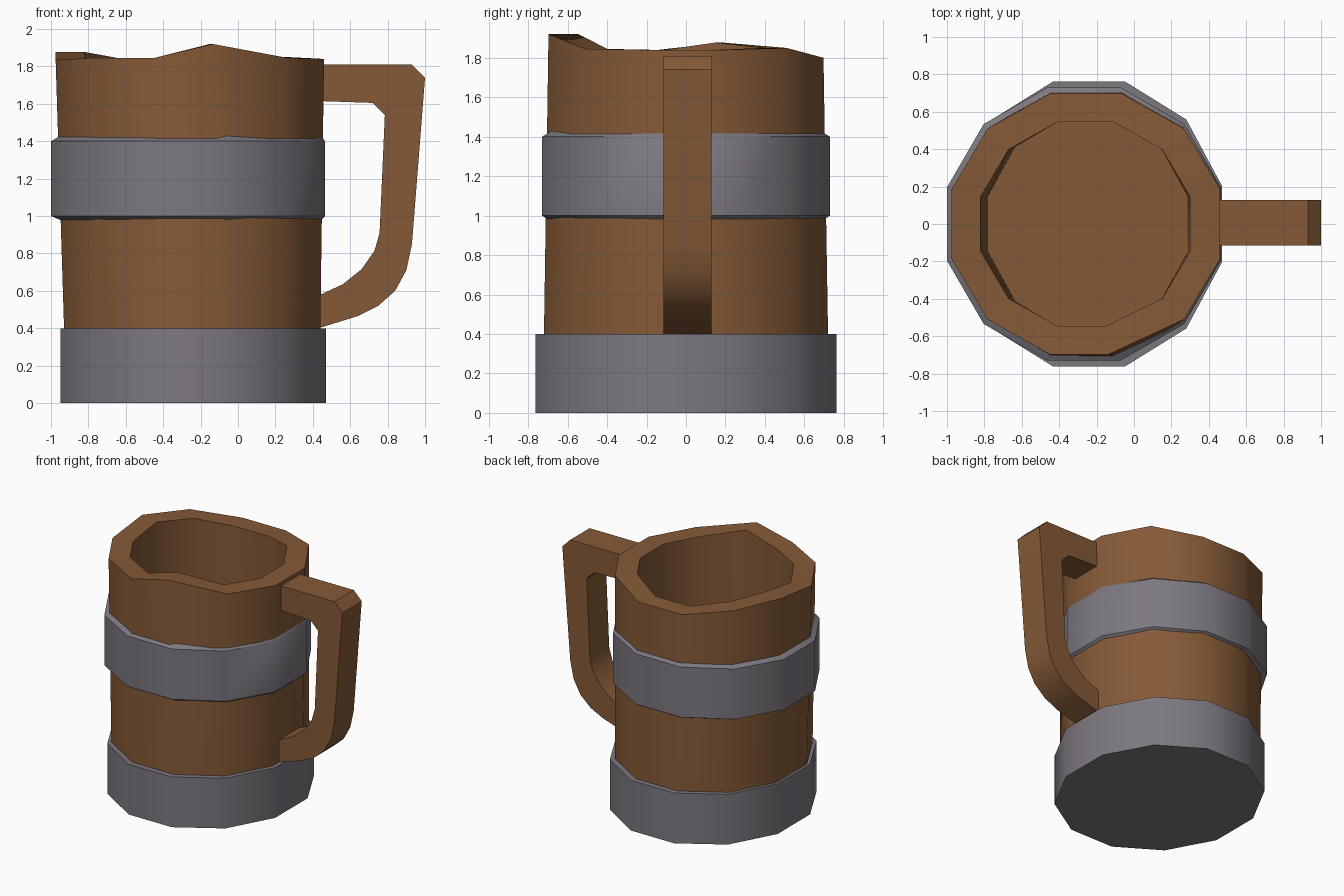
import bpy, bmesh, math
from mathutils import Vector

if "Cube" in bpy.data.objects:
    bpy.data.objects.remove(bpy.data.objects["Cube"])


def material(name, rgb):
    m = bpy.data.materials.new(name)
    m.diffuse_color = (*rgb, 1)
    m.use_nodes = True
    m.node_tree.nodes["Principled BSDF"].inputs["Base Color"].default_value = m.diffuse_color
    return m


WOOD = material("brown wood", (0.235, 0.102, 0.038))
METAL = material("grey metal", (0.205, 0.188, 0.216))
SIDES = 12
C15 = math.cos(math.radians(15))


def finish(name, bm, mat):
    bmesh.ops.recalc_face_normals(bm, faces=bm.faces)
    me = bpy.data.meshes.new(name)
    bm.to_mesh(me)
    bm.free()
    me.materials.append(mat)
    ob = bpy.data.objects.new(name, me)
    bpy.context.collection.objects.link(ob)
    bpy.ops.object.select_all(action='DESELECT')
    ob.select_set(True)
    bpy.context.view_layer.objects.active = ob
    bpy.ops.object.shade_smooth_by_angle(angle=math.radians(35))
    return ob


def ring(bm, x0, x1, half_y, z, shift=None):
    """12-gon ring between x0 and x1; z is one height or one per vertex."""
    cx, rx, ry = (x0 + x1) / 2, (x1 - x0) / 2 / C15, half_y / C15
    out = []
    for k in range(SIDES):
        a = math.radians(15 + 30 * k)
        h = z[k] if isinstance(z, list) else z
        dx = (shift or {}).get(k, 0)
        out.append(bm.verts.new((cx + rx * math.cos(a) + dx, ry * math.sin(a), h)))
    return out


def loft(name, mat, rings, cap=True, closed=False):
    bm = bmesh.new()
    rs = [ring(bm, *r) for r in rings]
    pairs = list(zip(rs, rs[1:])) + ([(rs[-1], rs[0])] if closed else [])
    for a, b in pairs:
        for k in range(SIDES):
            j = (k + 1) % SIDES
            bm.faces.new((a[k], a[j], b[j], b[k]))
    if cap:
        bm.faces.new(rs[0])
        bm.faces.new(rs[-1])
    return finish(name, bm, mat)


# wooden cup with an uneven rim and hollow inside
rim = [1.84, 1.85, 1.80, 1.80, 1.85, 1.877, 1.835, 1.845, 1.845, 1.92, 1.845, 1.84]
lean = {9: -0.07}
loft("cup_body", WOOD, [
    (-0.92, 0.435, 0.722, 0.05),
    (-0.93, 0.44, 0.72, 0.4),
    (-0.975, 0.46, 0.697, rim, lean),
    (-0.82, 0.30, 0.545, rim, {9: -0.04}),
    (-0.78, 0.285, 0.56, 0.4),
])

# solid metal base
loft("base_band", METAL, [
    (-0.95, 0.47, 0.763, 0.0),
    (-0.95, 0.47, 0.763, 0.4),
])

# upper metal hoop with sloping edges
loft("upper_band", METAL, [
    (-0.94, 0.44, 0.69, 0.975),
    (-1.0, 0.465, 0.73, 1.0),
    (-1.0, 0.465, 0.73, 1.4),
    (-0.95, 0.445, 0.68, 1.43),
], cap=False, closed=True)

# handle: side profile extruded across y
profile = [(0.43, 1.81), (0.93, 1.81), (1.0, 1.74), (0.93, 0.85), (0.90, 0.71),
           (0.84, 0.60), (0.75, 0.52), (0.64, 0.465), (0.43, 0.40),
           (0.43, 0.575), (0.56, 0.635), (0.66, 0.715), (0.73, 0.815),
           (0.757, 0.91), (0.785, 1.54), (0.72, 1.605), (0.43, 1.615)]
bm = bmesh.new()
face = bm.faces.new([bm.verts.new((x, -0.115, z)) for x, z in profile])
ext = bmesh.ops.extrude_face_region(bm, geom=[face], use_keep_orig=True)
bmesh.ops.translate(bm, vec=Vector((0, 0.243, 0)),
                    verts=[v for v in ext["geom"] if isinstance(v, bmesh.types.BMVert)])
finish("handle", bm, WOOD)
